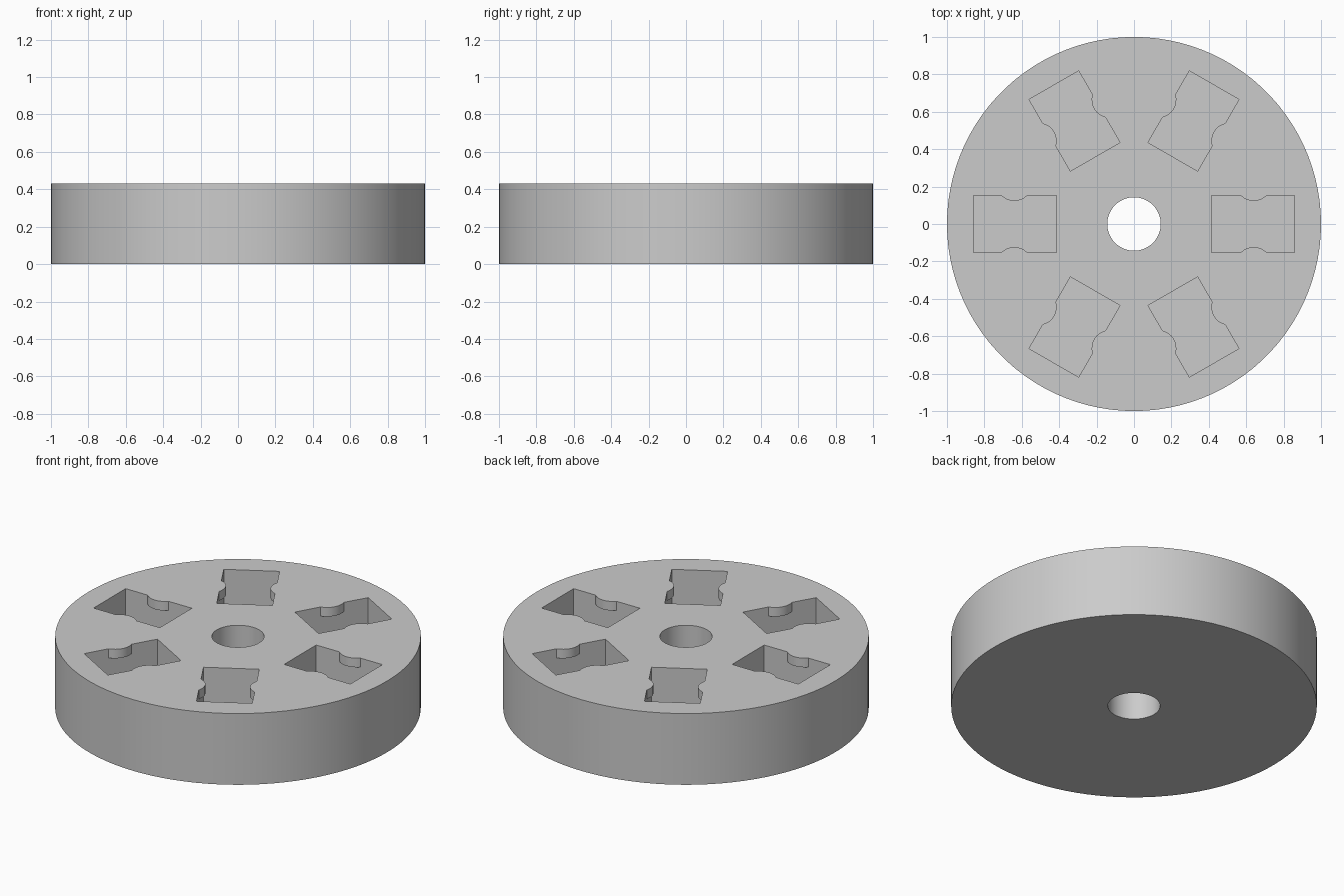
import bpy, bmesh, math
from mathutils import Matrix, Vector

HEIGHT = 0.43
HOLE_RADIUS = 0.143
POCKET_CENTRE, POCKET_LENGTH, POCKET_WIDTH = 0.636, 0.442, 0.306
POCKET_FLOOR = 0.07
LIP_DEPTH = 0.055      # height of the retaining bumps below the rim
BUMP_RADIUS, BUMP_OFFSET = 0.097, 0.22
ABOVE = HEIGHT + 0.1   # cutters poke out of the top

if "Cube" in bpy.data.objects:
    bpy.data.objects.remove(bpy.data.objects["Cube"], do_unlink=True)

grey = bpy.data.materials.new("plain grey")
grey.use_nodes = True
colour = (0.6, 0.6, 0.6, 1)
grey.diffuse_color = colour
grey.node_tree.nodes["Principled BSDF"].inputs["Base Color"].default_value = colour


def add_cylinder(bm, radius, z0, z1, segments, place=Matrix()):
    bmesh.ops.create_cone(
        bm, cap_ends=True, segments=segments, radius1=radius, radius2=radius,
        depth=z1 - z0, matrix=place @ Matrix.Translation((0, 0, (z0 + z1) / 2)))


def add_box(bm, size, centre, place):
    bmesh.ops.create_cube(
        bm, size=1,
        matrix=place @ Matrix.Translation(centre) @ Matrix.Diagonal((*size, 1)))


def make_object(name, bm):
    mesh = bpy.data.meshes.new(name)
    bm.to_mesh(mesh)
    bm.free()
    mesh.materials.append(grey)
    obj = bpy.data.objects.new(name, mesh)
    bpy.context.collection.objects.link(obj)
    return obj


def subtract(target, cutter):
    """Cut one object from another, keep the result and drop the cutter."""
    cutter.hide_render = True
    mod = target.modifiers.new("cut", 'BOOLEAN')
    mod.operation, mod.solver, mod.object = 'DIFFERENCE', 'EXACT', cutter
    bpy.context.view_layer.update()
    graph = bpy.context.evaluated_depsgraph_get()
    mesh = bpy.data.meshes.new_from_object(target.evaluated_get(graph))
    target.modifiers.clear()
    target.data = mesh
    bpy.data.objects.remove(cutter, do_unlink=True)


# Round body
bm = bmesh.new()
add_cylinder(bm, 1, 0, HEIGHT, 100)
disc = make_object("disc_body", bm)

# Six pockets around the centre, narrowed near the rim by a pair of bumps
pockets, bumps = bmesh.new(), bmesh.new()
for i in range(6):
    turn = Matrix.Rotation(i * math.pi / 3, 4, 'Z')
    add_box(pockets, (POCKET_LENGTH, POCKET_WIDTH, ABOVE - POCKET_FLOOR),
            (POCKET_CENTRE, 0, (ABOVE + POCKET_FLOOR) / 2), turn)
    for side in (-1, 1):
        place = turn @ Matrix.Translation((POCKET_CENTRE + 0.004, side * BUMP_OFFSET, 0))
        add_cylinder(bumps, BUMP_RADIUS, HEIGHT - LIP_DEPTH, ABOVE + 0.1, 32, place)
pocket_cutter = make_object("pocket_cutter", pockets)
subtract(pocket_cutter, make_object("bump_cutter", bumps))
subtract(disc, pocket_cutter)

# Centre hole through the whole body
bm = bmesh.new()
add_cylinder(bm, HOLE_RADIUS, -0.1, ABOVE, 48)
subtract(disc, make_object("hole_cutter", bm))

# Smooth the round walls, keep the rims and pocket corners sharp
bpy.ops.object.select_all(action='DESELECT')
disc.select_set(True)
bpy.context.view_layer.objects.active = disc
bpy.ops.object.shade_smooth_by_angle(angle=math.radians(30))
